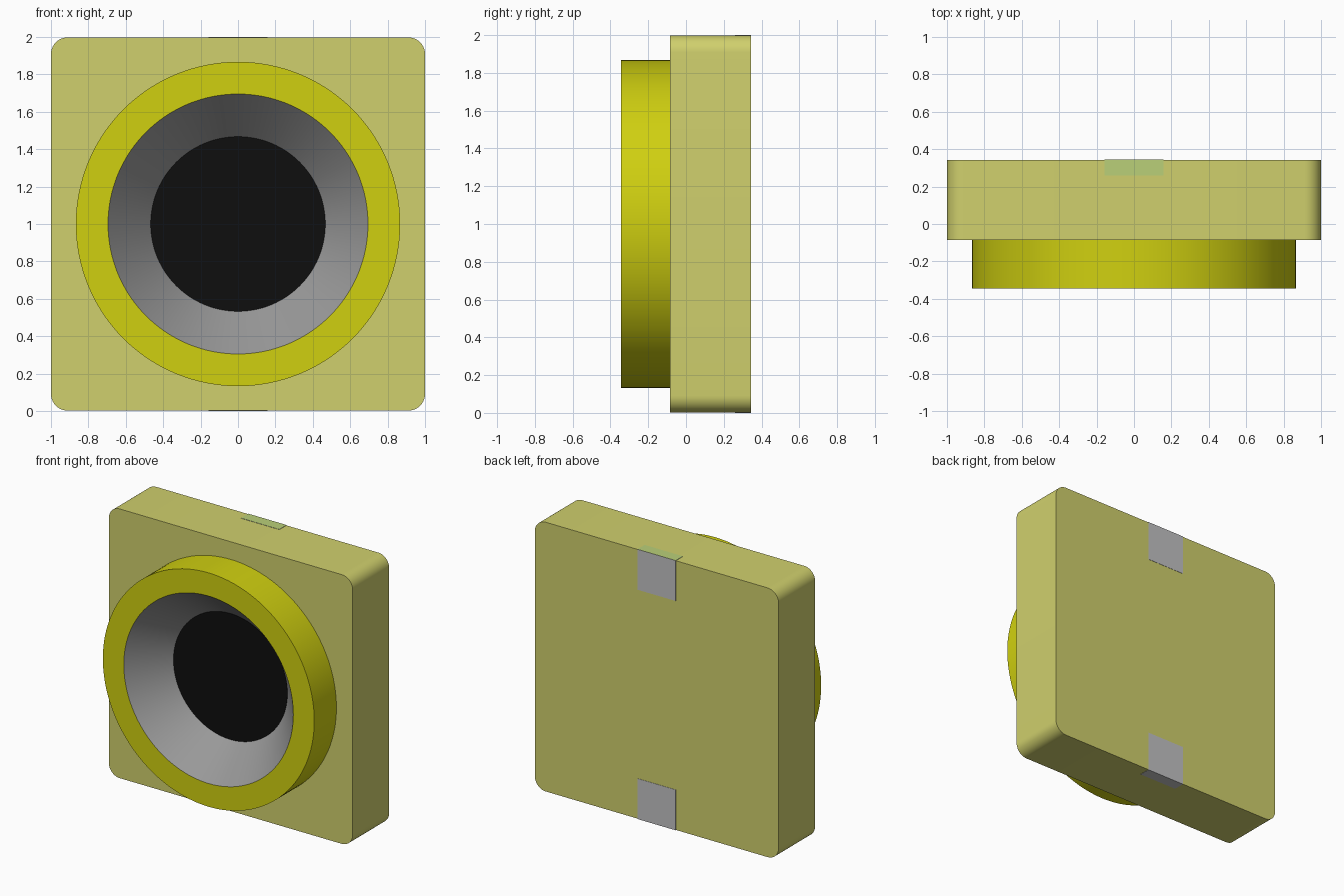
import bpy, bmesh, math
from mathutils import Matrix, Vector

cube = bpy.data.objects.get("Cube")
if cube:
    bpy.data.objects.remove(cube, do_unlink=True)


def material(name, rgb):
    """Flat material from 0-255 display values, stored as linear."""
    def lin(c):
        c /= 255
        return c / 12.92 if c <= 0.04045 else ((c + 0.055) / 1.055) ** 2.4
    col = (*[lin(c) for c in rgb], 1)
    m = bpy.data.materials.new(name)
    m.use_nodes = True
    m.diffuse_color = col
    bsdf = m.node_tree.nodes["Principled BSDF"]
    bsdf.inputs["Base Color"].default_value = col
    bsdf.inputs["Roughness"].default_value = 0.7
    return m


KHAKI = material("khaki", (208, 208, 109))
YELLOW = material("yellow", (208, 208, 16))
GREY = material("bowl grey", (153, 153, 153))
BLACK = material("black", (14, 14, 14))
PAD = material("pad grey", (194, 194, 196))
GREEN = material("pale green", (186, 208, 121))


def finish(name, bm, mats, smooth=True):
    bmesh.ops.recalc_face_normals(bm, faces=bm.faces)
    me = bpy.data.meshes.new(name)
    bm.to_mesh(me)
    bm.free()
    for m in mats:
        me.materials.append(m)
    ob = bpy.data.objects.new(name, me)
    bpy.context.collection.objects.link(ob)
    if smooth:
        bpy.ops.object.select_all(action='DESELECT')
        ob.select_set(True)
        bpy.context.view_layer.objects.active = ob
        bpy.ops.object.shade_smooth_by_angle(angle=math.radians(30))
    return ob


def box(lo, hi):
    """Box mesh spanning two opposite corners."""
    lo, hi = Vector(lo), Vector(hi)
    bm = bmesh.new()
    bmesh.ops.create_cube(bm, size=1)
    bmesh.ops.scale(bm, vec=hi - lo, verts=bm.verts)
    bmesh.ops.translate(bm, vec=(lo + hi) / 2, verts=bm.verts)
    return bm


FRONT, SEAM, BACK = -0.345, -0.085, 0.345
GAP = 0.002      # how far the pads stand proud of the body
SEGMENTS = 128

# Square body with rounded corners
bm = box((-1, SEAM, GAP), (1, BACK - GAP, 2 - GAP))
corners = [e for e in bm.edges
           if abs(e.verts[0].co.y - e.verts[1].co.y) > 0.1]
bmesh.ops.bevel(bm, geom=corners, offset=0.09, segments=10,
                profile=0.5, affect='EDGES')
finish("body", bm, [KHAKI])

# Round collar with a conical bowl, lathed about the y axis
profile = [(0.867, SEAM), (0.867, FRONT), (0.695, FRONT), (0.465, SEAM)]
bm = bmesh.new()
rings = []
for r, y in profile:
    rings.append([bm.verts.new((r * math.cos(a), y, 1 + r * math.sin(a)))
                  for a in (2 * math.pi * i / SEGMENTS for i in range(SEGMENTS))])
for band in range(4):
    a, b = rings[band], rings[(band + 1) % 4]
    for i in range(SEGMENTS):
        j = (i + 1) % SEGMENTS
        f = bm.faces.new((a[i], a[j], b[j], b[i]))
        f.material_index = 1 if band == 2 else 0   # sloping inner wall
finish("collar", bm, [YELLOW, GREY])

# Black disc at the bottom of the bowl
bm = bmesh.new()
bmesh.ops.create_cone(bm, cap_ends=True, segments=SEGMENTS,
                      radius1=0.467, radius2=0.467, depth=0.006,
                      matrix=Matrix.Translation((0, SEAM - 0.001, 1))
                      @ Matrix.Rotation(math.pi / 2, 4, 'X'))
finish("bowl_disc", bm, [BLACK])

# Contact pads wrapping the back edge, the upper one with a green end
for name, z0, z1 in (("lower_pad", 0, 0.3), ("upper_pad", 1.7, 2)):
    bm = box((-0.157, 0.26, z0), (0.157, BACK, z1))
    bmesh.ops.recalc_face_normals(bm, faces=bm.faces)
    for f in bm.faces:
        if name == "upper_pad" and f.normal.z > 0.9:
            f.material_index = 1
    finish(name, bm, [PAD, GREEN], smooth=False)
